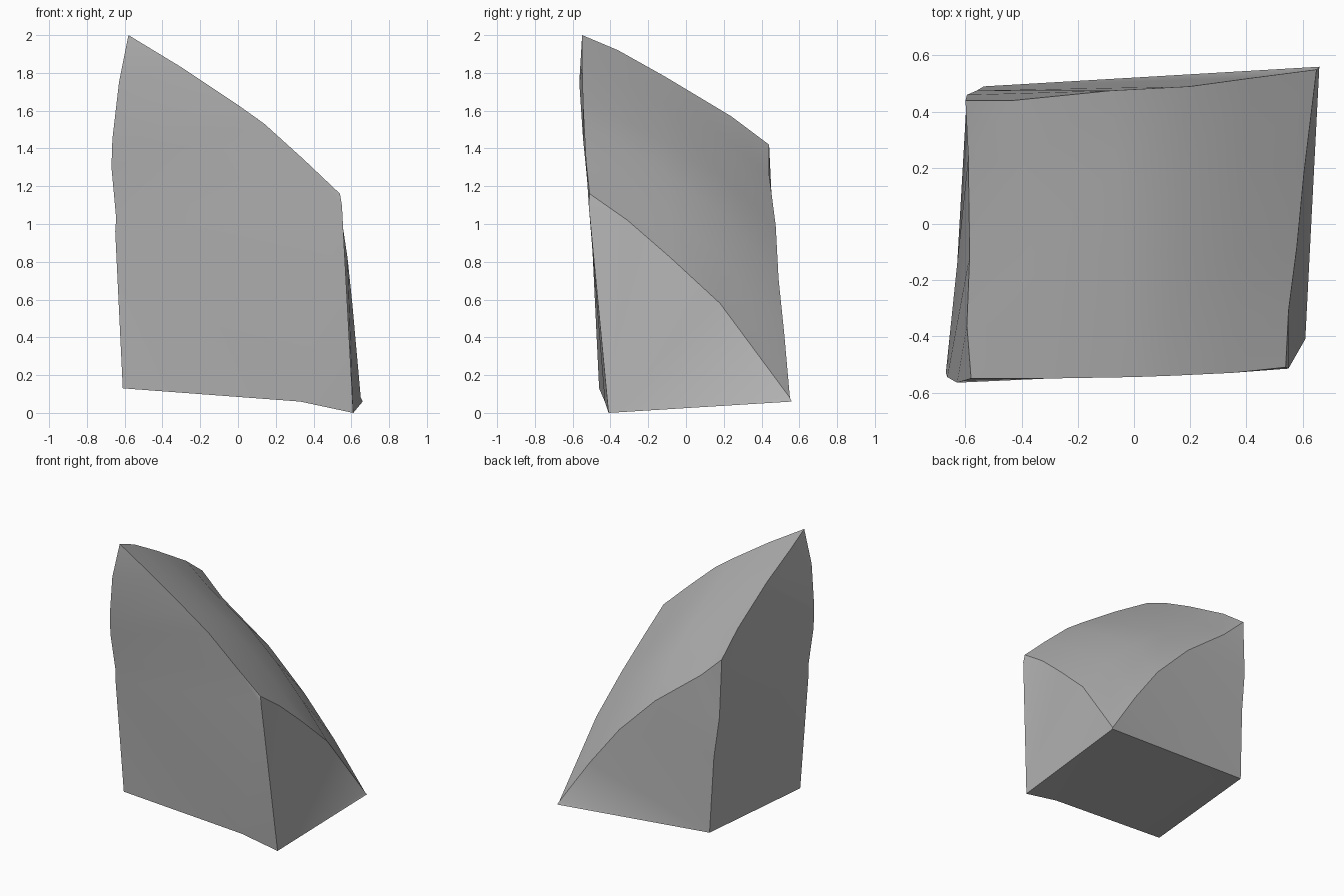
import bpy
import bmesh
import math
from mathutils import Vector

default_cube = bpy.data.objects.get("Cube")
if default_cube:
    bpy.data.objects.remove(default_cube, do_unlink=True)


def path(*points):
    return [Vector(point) for point in points]


# Rims of the sloping crown: front and back run left to right in x,
# the two side rims run from front to back
front_rim = path((-.58, -.55, 2), (-.3, -.55, 1.83), (0, -.545, 1.63),
                 (.14, -.54, 1.53), (.35, -.53, 1.34), (.54, -.51, 1.16))
back_rim = path((-.6, .44, 1.42), (-.43, .44, 1.26), (-.08, .475, .99),
                (.2, .49, .71), (.42, .52, .42), (.65, .55, .08))
low_x_rim = path(front_rim[0], (-.595, -.36, 1.92), (-.585, -.11, 1.78),
                 (-.59, .24, 1.57), back_rim[0])
high_x_rim = path(front_rim[-1], (.55, -.31, 1.02), (.58, -.08, .82),
                  (.605, .18, .58), back_rim[-1])

# Upright corner edges, listed from top to bottom
front_low_x_edge = path((-.63, -.565, 1.75), (-.665, -.545, 1.45),
                        (-.67, -.53, 1.3), (-.645, -.505, 1.03),
                        (-.65, -.5, .96), (-.61, -.46, .13))
back_low_x_edge = path((-.595, .46, 1), (-.56, .475, .7), (-.535, .49, .145))
front_high_x_edge = path((.55, -.515, 1.1), (.61, -.41, 0))
back_high_x_corner = Vector((.66, .56, .06))
chip_corner = Vector((.33, -.43, .06))

mesh = bmesh.new()


def add_face(points):
    return mesh.faces.new([mesh.verts.new(point) for point in points])


def crown_point(column, row):
    """Blend the four rims into one curved patch."""
    u = column / (len(front_rim) - 1)
    v = row / (len(low_x_rim) - 1)
    across = front_rim[column].lerp(back_rim[column], v)
    along = low_x_rim[row].lerp(high_x_rim[row], u)
    near = front_rim[0].lerp(front_rim[-1], u)
    far = back_rim[0].lerp(back_rim[-1], u)
    return across + along - near.lerp(far, v)


# Crown
for column in range(len(front_rim) - 1):
    for row in range(len(low_x_rim) - 1):
        add_face([crown_point(column, row),
                  crown_point(column + 1, row),
                  crown_point(column + 1, row + 1),
                  crown_point(column, row + 1)])

# Front wall, split along its two fracture creases
add_face(front_low_x_edge[:2][::-1] + front_rim[:4])
add_face(front_rim[3:] + front_high_x_edge + [chip_corner]
         + front_low_x_edge[1:5][::-1])
add_face([front_low_x_edge[-2], front_low_x_edge[-1], chip_corner])

# Back wall and both side walls
add_face(back_rim + [back_high_x_corner] + back_low_x_edge[::-1])
add_face(low_x_rim + back_low_x_edge + front_low_x_edge[::-1])
add_face(high_x_rim + [back_high_x_corner] + front_high_x_edge[::-1])

# Underside
add_face([front_low_x_edge[-1], chip_corner, front_high_x_edge[-1],
          back_high_x_corner, back_low_x_edge[-1]])

# Weld the panels into one closed solid
bmesh.ops.remove_doubles(mesh, verts=mesh.verts[:], dist=.001)
large_faces = [face for face in mesh.faces if len(face.verts) > 4]
bmesh.ops.triangulate(mesh, faces=large_faces)
bmesh.ops.recalc_face_normals(mesh, faces=mesh.faces[:])

rock_data = bpy.data.meshes.new("rock_chunk")
mesh.to_mesh(rock_data)
mesh.free()
rock = bpy.data.objects.new("rock_chunk", rock_data)
bpy.context.collection.objects.link(rock)

# Plain grey stone
stone = bpy.data.materials.new("stone_grey")
stone.use_nodes = True
grey = (.45, .45, .45, 1)
stone.diffuse_color = grey
for node in stone.node_tree.nodes:
    if node.type == "BSDF_PRINCIPLED":
        node.inputs["Base Color"].default_value = grey
rock_data.materials.append(stone)

# Smooth crown and walls with crisp outer edges
bpy.ops.object.select_all(action="DESELECT")
rock.select_set(True)
bpy.context.view_layer.objects.active = rock
bpy.ops.object.shade_smooth_by_angle(angle=math.radians(30))
